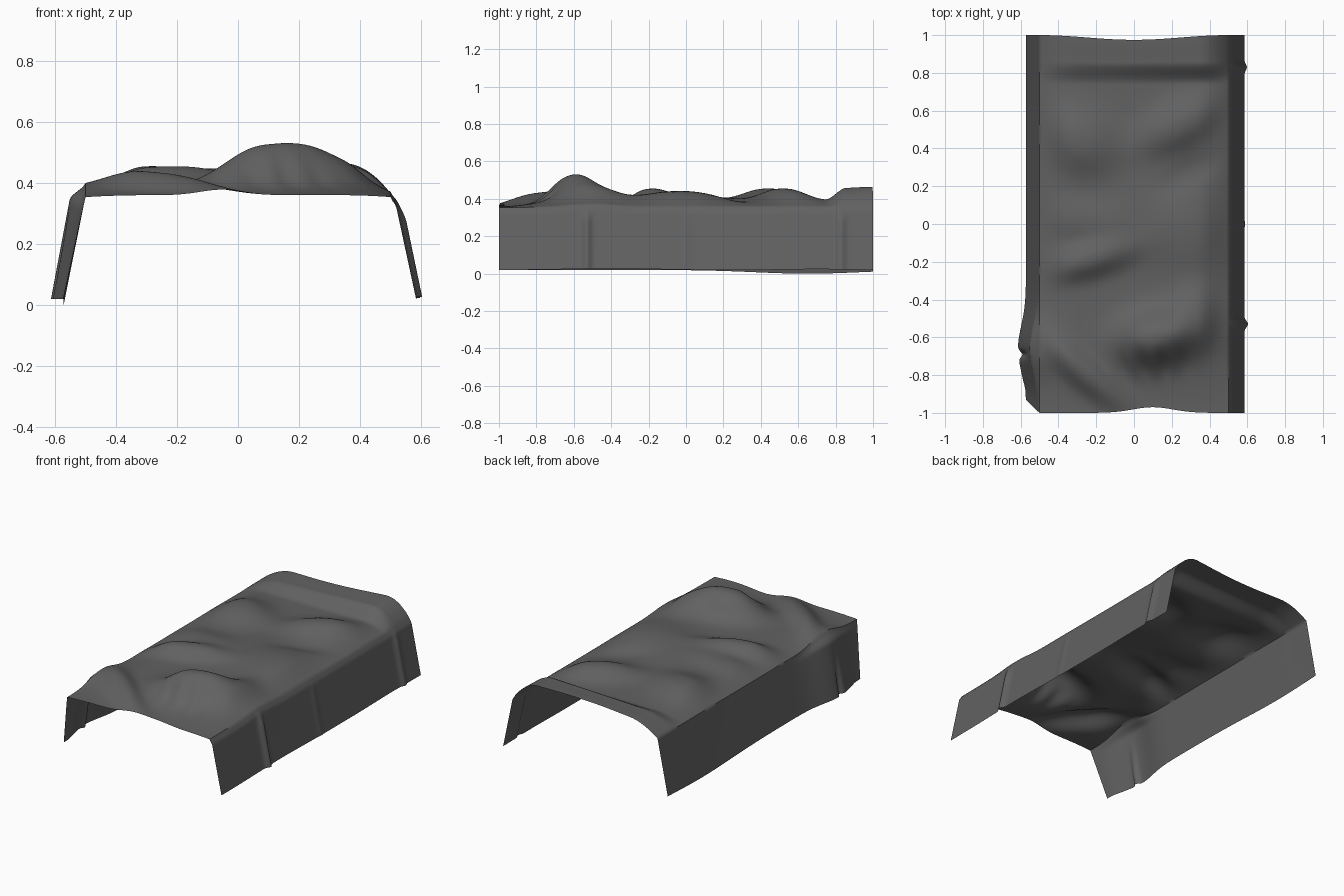
import bpy, bmesh, math

cube = bpy.data.objects.get("Cube")
if cube:
    bpy.data.objects.remove(cube, do_unlink=True)


def smooth(a, b, v):
    t = max(0.0, min(1.0, (v - a) / (b - a)))
    return t * t * (3 - 2 * t)


def bump(x, y, cx, cy, rx, ry, angle=0):
    """Soft oval mound with a slightly flat crown, turned by angle degrees."""
    c, s = math.cos(math.radians(angle)), math.sin(math.radians(angle))
    dx, dy = x - cx, y - cy
    u, v = (dx * c + dy * s) / rx, (dy * c - dx * s) / ry
    return math.exp(-(u * u + v * v) ** 1.2)


def fold(y, centre, width):
    return math.exp(-((y - centre) / width) ** 2)


# Mounds and hollows of the cloth: centre, radii, turn, height
MOUNDS = [
    (0.11, -0.60, 0.19, 0.14, 8, 0.132),
    (0.32, -0.50, 0.14, 0.17, 0, 0.065),
    (-0.24, -0.19, 0.24, 0.09, 15, 0.06),
    (-0.25, 0.01, 0.22, 0.11, -10, 0.025),
    (0.29, -0.05, 0.18, 0.24, 0, 0.045),
    (0.02, 0.05, 0.22, 0.22, 0, 0.02),
    (-0.28, 0.44, 0.21, 0.16, -25, 0.062),
    (0.23, 0.52, 0.22, 0.12, 28, 0.062),
    (-0.26, -0.79, 0.30, 0.08, -40, 0.055),
    (-0.47, -0.66, 0.12, 0.14, 0, 0.02),
    (0.30, 0.27, 0.18, 0.07, 28, -0.012),
]


def top_height(x, y):
    z = 0.365 + 0.033 * smooth(-1.0, -0.6, y)
    z += sum(m[5] * bump(x, y, *m[:5]) for m in MOUNDS)
    # raised band along the back end
    z += (0.052 + 0.04 * x) * smooth(0.74, 0.86, y) + 0.006 * smooth(0.85, 1.0, y)
    # small gathers in front of the largest mound
    z += 0.006 * bump(x, y, 0.1, -0.74, 0.2, 0.07) * math.sin(55 * x + 14 * y)
    # rounding down to the long edges, broader on the right-hand (-x) side
    edge = 0.358 + 0.045 * bump(x, y, -0.52, -0.66, 0.12, 0.16)
    edge += 0.015 * bump(x, y, 0.5, -0.5, 0.1, 0.15)
    width = 0.17 if x > 0 else 0.21
    rise = max(0.0, min(1.0, (0.51 - abs(x)) / width))
    return edge + (z - edge) * (1 - (1 - rise) ** 2)


def drape(s, y):
    """Place a point of the flat sheet: s runs across it, y along it."""
    side = 1 if s > 0 else -1
    half, panel = 0.50, 0.35
    d = abs(s) - half
    if y > 0:
        wave = math.cos(math.pi * min(abs(s), half)) ** 2
        yy = y - 0.025 * wave * smooth(0.8, 1.0, y)
    else:
        yy = y + 0.03 * fold(s, 0.1, 0.15) * smooth(-0.8, -1.0, y)
    if d <= 0:
        return s, yy, top_height(s, y)
    # hanging side panels
    t = d / panel
    z0 = top_height(side * half, y)
    if side > 0:
        x = half + 0.012 * smooth(0, 0.1, t) + 0.072 * t
        low = 0.025 + 0.008 * fold(y, -0.4, 0.3) + 0.004 * fold(y, 0.7, 0.2)
        # narrow pressed folds on this side
        for centre, height in ((-0.53, 0.02), (0.83, 0.014), (0, 0.004)):
            x += height * fold(y, centre, 0.022) * smooth(0, 0.3, t)
    else:
        x = half + 0.072 * t
        low = 0.025 - 0.02 * fold(y, 0.65, 0.4)
        # gathered fold and tucked corner
        x += 0.042 * fold(y, -0.66, 0.17) * smooth(0, 0.14, t)
        x -= 0.022 * fold(y, -0.69, 0.02) * smooth(0.1, 1, t)
        yy += 0.07 * smooth(-0.8, -1.0, y) * t
    return side * x, yy, z0 + (low - z0) * t


# Draped sheet
bm = bmesh.new()
bmesh.ops.create_grid(bm, x_segments=136, y_segments=200, size=1)
for v in bm.verts:
    v.co = drape(v.co.x * 0.85, v.co.y)
low = min(v.co.z for v in bm.verts)
for v in bm.verts:
    v.co.z -= low
mesh = bpy.data.meshes.new("draped_blanket")
bm.to_mesh(mesh)
bm.free()
blanket = bpy.data.objects.new("draped_blanket", mesh)
bpy.context.collection.objects.link(blanket)

# Dark grey cloth
cloth = bpy.data.materials.new("dark_grey_cloth")
cloth.use_nodes = True
colour = (0.12, 0.12, 0.12, 1)
cloth.diffuse_color = colour
cloth.node_tree.nodes["Principled BSDF"].inputs["Base Color"].default_value = colour
mesh.materials.append(cloth)

bpy.context.view_layer.objects.active = blanket
blanket.select_set(True)
bpy.ops.object.shade_smooth_by_angle(angle=math.radians(50))
